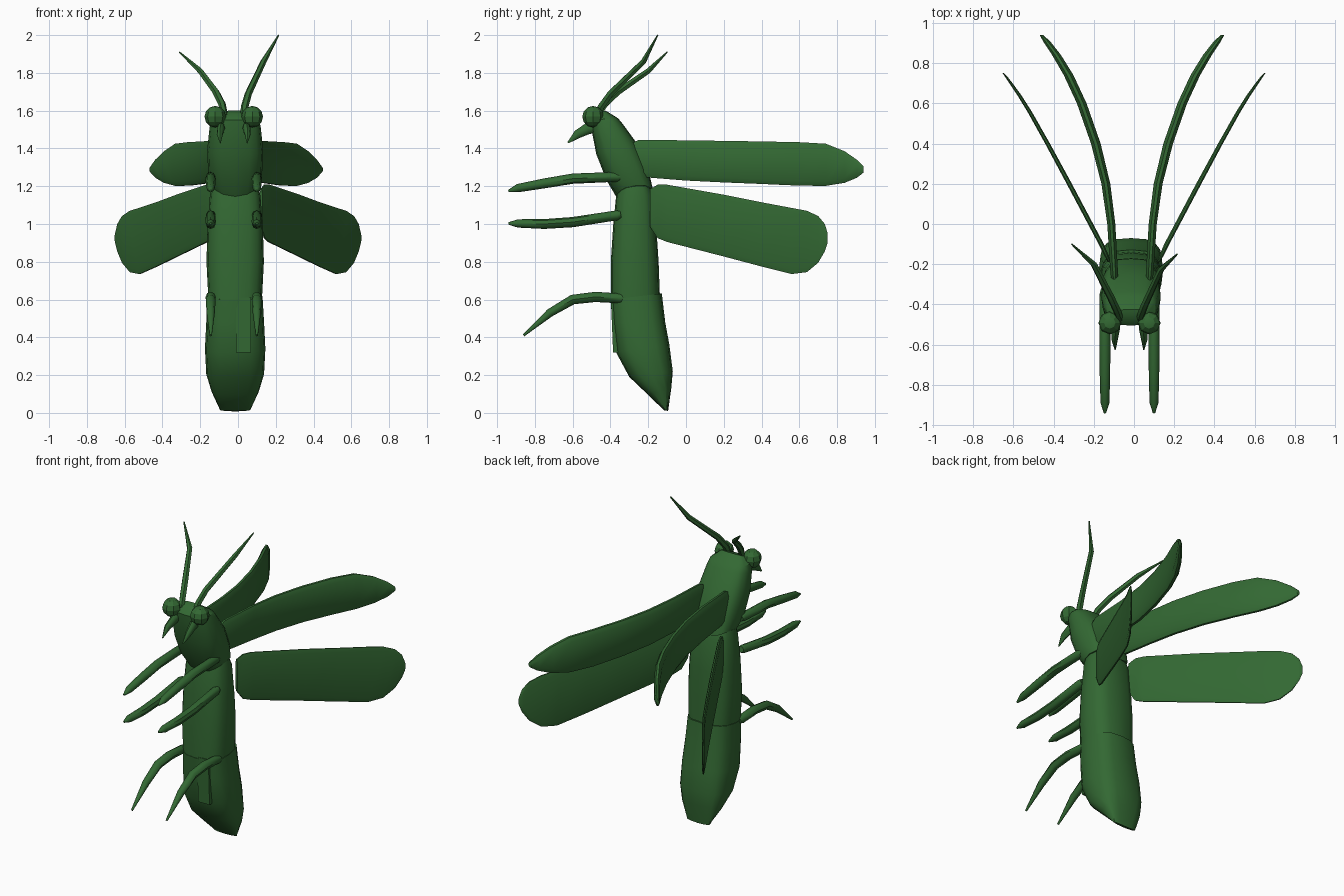
import bpy, bmesh, math
from mathutils import Vector

green = bpy.data.materials.new("leaf_green")
green.diffuse_color = (0.033, 0.14, 0.033, 1)


def finish(bm, name, angle=35):
    bmesh.ops.recalc_face_normals(bm, faces=bm.faces)
    me = bpy.data.meshes.new(name)
    bm.to_mesh(me)
    bm.free()
    ob = bpy.data.objects.new(name, me)
    bpy.context.collection.objects.link(ob)
    me.materials.append(green)
    bpy.ops.object.select_all(action='DESELECT')
    ob.select_set(True)
    bpy.context.view_layer.objects.active = ob
    bpy.ops.object.shade_smooth_by_angle(angle=math.radians(angle))
    return ob


def loft(name, rings, angle=35):
    """Skin a list of equal-length point rings and cap both ends."""
    bm = bmesh.new()
    vs = [[bm.verts.new(p) for p in r] for r in rings]
    n = len(vs[0])
    for a, b in zip(vs, vs[1:]):
        for i in range(n):
            bm.faces.new((a[i], a[(i + 1) % n], b[(i + 1) % n], b[i]))
    bm.faces.new(vs[0])
    bm.faces.new(vs[-1])
    return finish(bm, name, angle)


def spow(v, e):
    return math.copysign(abs(v) ** e, v)


def body(name, secs, cx=-0.015, n=16):
    """Each section: front y, front z, back y, back z, half width, side lift."""
    rings = []
    for yf, zf, yb, zb, hw, lift in secs:
        ring = []
        for i in range(n):
            a = 2 * math.pi * i / n
            u, v = spow(math.cos(a), 0.7), spow(math.sin(a), 0.7)
            t = (v + 1) / 2
            ring.append((cx + hw * u, yf + (yb - yf) * t,
                         zf + (zb - zf) * t + lift * u * u))
        rings.append(ring)
    return loft(name, rings)


def limb(name, pts, radii, n=8, flat=1.0):
    """Tapered tube along a bent path."""
    pts = [Vector(p) for p in pts]
    rings = []
    for i, (p, r) in enumerate(zip(pts, radii)):
        d = (pts[min(i + 1, len(pts) - 1)] - pts[max(i - 1, 0)]).normalized()
        s = (Vector((1, 0, 0)) - d * d.x).normalized()
        t = d.cross(s)
        rings.append([p + s * r * flat * math.cos(2 * math.pi * k / n)
                      + t * r * math.sin(2 * math.pi * k / n) for k in range(n)])
    return loft(name, rings, 45)


def wing(name, side, secs, shift):
    """Each section: y, x, top z, bottom z, half thickness."""
    rings = []
    for y, x, zt, zb, th in secs:
        h = zt - zb
        e = min(0.025, h * 0.25)
        prof = [(-.35, zb), (.35, zb), (1, zb + e), (1, zt - e),
                (.35, zt), (-.35, zt), (-1, zt - e), (-1, zb + e)]
        rings.append([(side * (x + k * th) + shift, y, z) for k, z in prof])
    return loft(name, rings, 40)


# Three body segments
body("head_and_prothorax", [
    (-0.475, 1.585, -0.425, 1.60, 0.075, 0),
    (-0.505, 1.55, -0.36, 1.56, 0.125, 0),
    (-0.50, 1.50, -0.335, 1.53, 0.135, 0),
    (-0.475, 1.37, -0.255, 1.42, 0.148, 0),
    (-0.42, 1.23, -0.20, 1.29, 0.143, 0.01),
    (-0.37, 1.145, -0.172, 1.17, 0.125, 0.045)])
body("thorax", [
    (-0.355, 1.21, -0.19, 1.20, 0.12, 0),
    (-0.37, 1.15, -0.17, 1.15, 0.134, 0),
    (-0.385, 1.0, -0.155, 0.95, 0.147, 0),
    (-0.398, 0.8, -0.145, 0.8, 0.152, 0),
    (-0.398, 0.6, -0.138, 0.61, 0.142, 0)])
body("abdomen", [
    (-0.40, 0.60, -0.128, 0.632, 0.145, 0),
    (-0.39, 0.48, -0.11, 0.48, 0.153, 0),
    (-0.37, 0.32, -0.088, 0.36, 0.16, 0),
    (-0.30, 0.19, -0.07, 0.22, 0.153, 0),
    (-0.20, 0.095, -0.078, 0.13, 0.125, 0),
    (-0.115, 0.012, -0.095, 0.008, 0.08, 0.005)])

# Shallow belly plate
bm = bmesh.new()
bmesh.ops.create_cube(bm, size=1)
for v in bm.verts:
    v.co = (0.03 + v.co.x * 0.08, -0.378 + v.co.y * 0.04 + (0.5 - v.co.z) * 0.012,
            0.465 + v.co.z * 0.29)
finish(bm, "belly_plate")

for side, tag in ((-1, "left"), (1, "right")):
    cx = -0.0225
    # Eye
    bm = bmesh.new()
    bmesh.ops.create_uvsphere(bm, u_segments=8, v_segments=6, radius=0.057)
    bmesh.ops.translate(bm, vec=(cx + side * 0.098, -0.492, 1.568), verts=bm.verts)
    finish(bm, "eye_" + tag, 20)
    # Mandible
    m = cx + side * 0.068
    limb("mandible_" + tag, [(m, -0.46, 1.515), (m, -0.52, 1.505),
         (m + side * 0.006, -0.575, 1.475), (m + side * 0.003, -0.625, 1.43)],
         [0.03, 0.03, 0.023, 0.004], flat=0.7)
    # Three legs on each side
    lx = cx + side * 0.122
    for name, path in (
            ("front_leg_", [(-0.34, 1.25), (-0.36, 1.25), (-0.6, 1.24), (-0.75, 1.215),
                            (-0.89, 1.19), (-0.94, 1.175)]),
            ("middle_leg_", [(-0.345, 1.05), (-0.365, 1.046), (-0.6, 1.01), (-0.75, 1.0),
                             (-0.89, 1.003), (-0.94, 1.003)]),
            ("hind_leg_", [(-0.32, 0.606), (-0.345, 0.606), (-0.48, 0.614), (-0.6, 0.6),
                           (-0.72, 0.53), (-0.86, 0.41)])):
        limb(name + tag, [(lx, y, z) for y, z in path],
             [0.019, 0.026, 0.027, 0.026, 0.022, 0.006])
    # Fore wing, bowed outward to the tip
    wing("fore_wing_" + tag, side, [
        (-0.29, 0.085, 1.425, 1.29, 0.014), (-0.25, 0.088, 1.445, 1.25, 0.019),
        (0.0, 0.103, 1.443, 1.23, 0.02), (0.2, 0.13, 1.44, 1.22, 0.022),
        (0.4, 0.18, 1.437, 1.212, 0.024), (0.6, 0.25, 1.433, 1.203, 0.024),
        (0.74, 0.315, 1.425, 1.202, 0.024), (0.84, 0.375, 1.385, 1.218, 0.022),
        (0.905, 0.422, 1.34, 1.245, 0.018), (0.94, 0.45, 1.305, 1.272, 0.009)],
        -0.01)
    # Hind wing, nearly straight
    wing("hind_wing_" + tag, side, [
        (-0.19, 0.122, 1.185, 0.985, 0.008), (-0.15, 0.14, 1.208, 0.925, 0.011),
        (-0.10, 0.163, 1.208, 0.905, 0.013), (0.2, 0.322, 1.155, 0.828, 0.013),
        (0.4, 0.43, 1.115, 0.775, 0.012), (0.56, 0.52, 1.085, 0.735, 0.011),
        (0.64, 0.57, 1.07, 0.745, 0.01), (0.70, 0.612, 1.042, 0.795, 0.008),
        (0.735, 0.637, 1.0, 0.855, 0.006), (0.75, 0.65, 0.95, 0.90, 0.003)], 0)

# Antennae, each bent its own way
radii = [0.018, 0.02, 0.019, 0.016, 0.004]
limb("antenna_left", [(-0.07, -0.47, 1.57), (-0.085, -0.43, 1.635), (-0.118, -0.36, 1.70),
                      (-0.20, -0.20, 1.81), (-0.31, -0.10, 1.91)], radii, 6)
limb("antenna_right", [(0.03, -0.47, 1.57), (0.035, -0.45, 1.62), (0.055, -0.40, 1.69),
                       (0.135, -0.225, 1.86), (0.215, -0.15, 2.0)], radii, 6)
